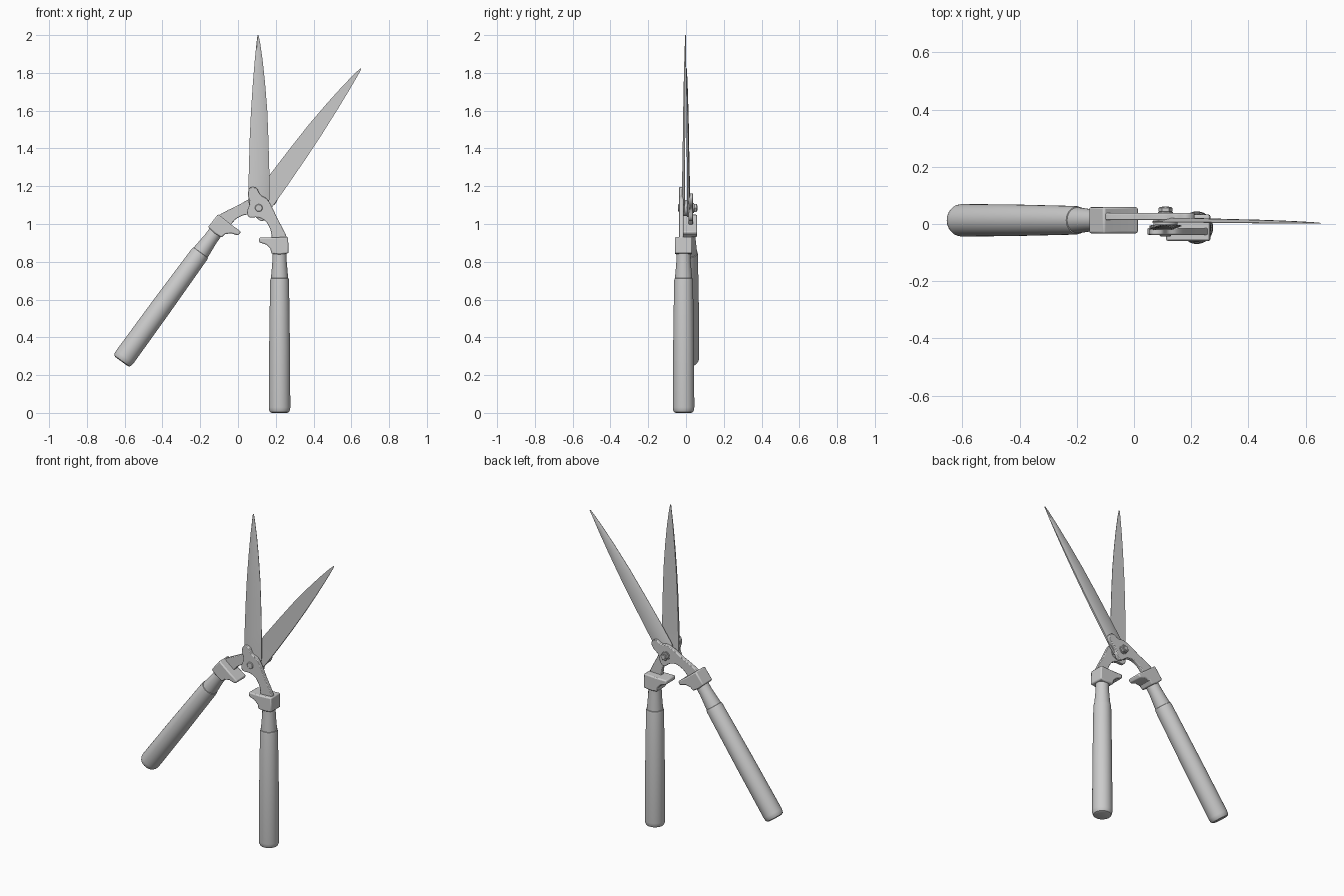
import bpy, bmesh, math
from mathutils import Matrix, Vector

if "Cube" in bpy.data.objects:
    bpy.data.objects.remove(bpy.data.objects["Cube"])

PX, PZ = 0.11, 1.085      # pivot of the shears
HX, HY = 0.22, -0.013     # handle axis
OPEN = math.radians(36)


def finish(name, bm, bevel=0.0):
    bmesh.ops.recalc_face_normals(bm, faces=bm.faces)
    me = bpy.data.meshes.new(name)
    bm.to_mesh(me)
    bm.free()
    me.shade_smooth()
    me.set_sharp_from_angle(angle=math.radians(32))
    ob = bpy.data.objects.new(name, me)
    bpy.context.collection.objects.link(ob)
    if bevel:
        mod = ob.modifiers.new("bevel", 'BEVEL')
        mod.width, mod.segments = bevel, 2
        mod.limit_method, mod.angle_limit = 'ANGLE', math.radians(40)
    return ob


def smooth_outline(pts, n=4):
    # closed Catmull-Rom curve through the points
    out, p = [], [Vector(q) for q in pts]
    for i in range(len(p)):
        a, b, c, d = (p[(i + k) % len(p)] for k in (-1, 0, 1, 2))
        for j in range(n):
            t = j / n
            out.append(0.5 * (2 * b + (c - a) * t + (2 * a - 5 * b + 4 * c - d) * t ** 2
                              + (3 * b - a - 3 * c + d) * t ** 3))
    return out


def prism(name, outline, y0, y1, bevel=0.0):
    bm = bmesh.new()
    f = bm.faces.new([bm.verts.new((x, y0, z)) for x, z in outline])
    ext = bmesh.ops.extrude_face_region(bm, geom=[f])["geom"]
    verts = [v for v in ext if isinstance(v, bmesh.types.BMVert)]
    bmesh.ops.translate(bm, verts=verts, vec=(0, y1 - y0, 0))
    return finish(name, bm, bevel)


def loft(name, rings):
    bm = bmesh.new()
    vs = [[bm.verts.new(p) for p in r] for r in rings]
    n = len(vs[0])
    for a, b in zip(vs, vs[1:]):
        for i in range(n):
            bm.faces.new((a[i], a[(i + 1) % n], b[(i + 1) % n], b[i]))
    bm.faces.new(vs[0])
    bm.faces.new(vs[-1])
    return finish(name, bm)


def lathe(name, profile, origin, axis='Z', sides=32):
    rings = []
    for r, h in profile:
        ring = []
        for i in range(sides):
            a = 2 * math.pi * i / sides
            u, v = r * math.cos(a), r * math.sin(a)
            ring.append(Vector(origin) + Vector((u, v, h) if axis == 'Z' else (u, h, v)))
        rings.append(ring)
    return loft(name, rings)


# blade: flat inner face, bevelled cutting edge, slightly bent towards the tip
stations = [  # z, spine x, ridge x, edge x, inner y, outer y
    (1.06, 0.062, 0.120, 0.150, -0.006, -0.022),
    (1.13, 0.055, 0.128, 0.166, -0.006, -0.022),
    (1.27, 0.057, 0.132, 0.166, -0.005, -0.020),
    (1.45, 0.062, 0.133, 0.161, -0.004, -0.017),
    (1.60, 0.069, 0.132, 0.155, -0.003, -0.015),
    (1.75, 0.079, 0.125, 0.143, -0.002, -0.012),
    (1.87, 0.089, 0.119, 0.130, -0.001, -0.009),
    (1.96, 0.098, 0.112, 0.117, -0.001, -0.006),
    (2.00, 0.103, 0.107, 0.109, -0.001, -0.004)]
blade = loft("blade", [[(xl, yi, z), (xl, yo + 0.003, z), (xl + 0.15 * (xr - xl), yo, z),
                        (xm, yo, z), (xr, yi - 0.002, z), (xr, yi, z)]
                       for z, xl, xm, xr, yi, yo in stations])

# curved arm with the boss around the pivot
arm = prism("arm", smooth_outline([
    (0.058, 1.185), (0.075, 1.195), (0.100, 1.188), (0.118, 1.155), (0.150, 1.135),
    (0.178, 1.095), (0.208, 1.030), (0.240, 0.970), (0.258, 0.920), (0.220, 0.910),
    (0.182, 0.920), (0.172, 0.970), (0.145, 1.015), (0.105, 1.035), (0.060, 1.036),
    (0.047, 1.065), (0.062, 1.110), (0.052, 1.155)]), -0.038, -0.014, 0.004)

# collar with the hand guard
collar = prism("collar", [
    (0.112, 0.928), (0.180, 0.928), (0.265, 0.932), (0.268, 0.845), (0.222, 0.839),
    (0.177, 0.842), (0.172, 0.868), (0.150, 0.890), (0.112, 0.903)], -0.059, 0.033, 0.007)

# tapered neck and grip
neck = lathe("neck", [(0.045, 0.69), (0.045, 0.72), (0.038, 0.80), (0.037, 0.86)], (HX, HY, 0))
grip = lathe("grip", [(0.040, 0.0), (0.050, 0.004), (0.055, 0.014), (0.057, 0.03),
                      (0.055, 0.35), (0.050, 0.70), (0.048, 0.712), (0.044, 0.714)], (HX, HY, 0))

# second half: the same half turned over and swung open about the pivot
pivot = Matrix.Translation((PX, 0, PZ))
swing = pivot @ Matrix.Rotation(OPEN, 4, 'Y') @ Matrix.Rotation(math.pi, 4, 'Z') @ pivot.inverted()
for ob in (blade, arm, collar, neck, grip):
    twin = ob.copy()
    twin.name = "rear_" + ob.name
    twin.matrix_world = swing
    bpy.context.collection.objects.link(twin)

# pivot hardware
centre = (PX, 0, PZ)
lathe("pivot_bolt", [(0.017, -0.043), (0.020, -0.040), (0.020, -0.030), (0.014, -0.030),
                     (0.014, 0.058), (0.011, 0.062)], centre, 'Y', 24)
lathe("pivot_spacer", [(0.042, -0.016), (0.042, 0.016)], centre, 'Y', 24)
lathe("pivot_washer", [(0.026, 0.036), (0.026, 0.042)], centre, 'Y', 24)
lathe("pivot_nut", [(0.021, 0.041), (0.024, 0.044), (0.024, 0.056), (0.021, 0.059)], centre, 'Y', 6)
